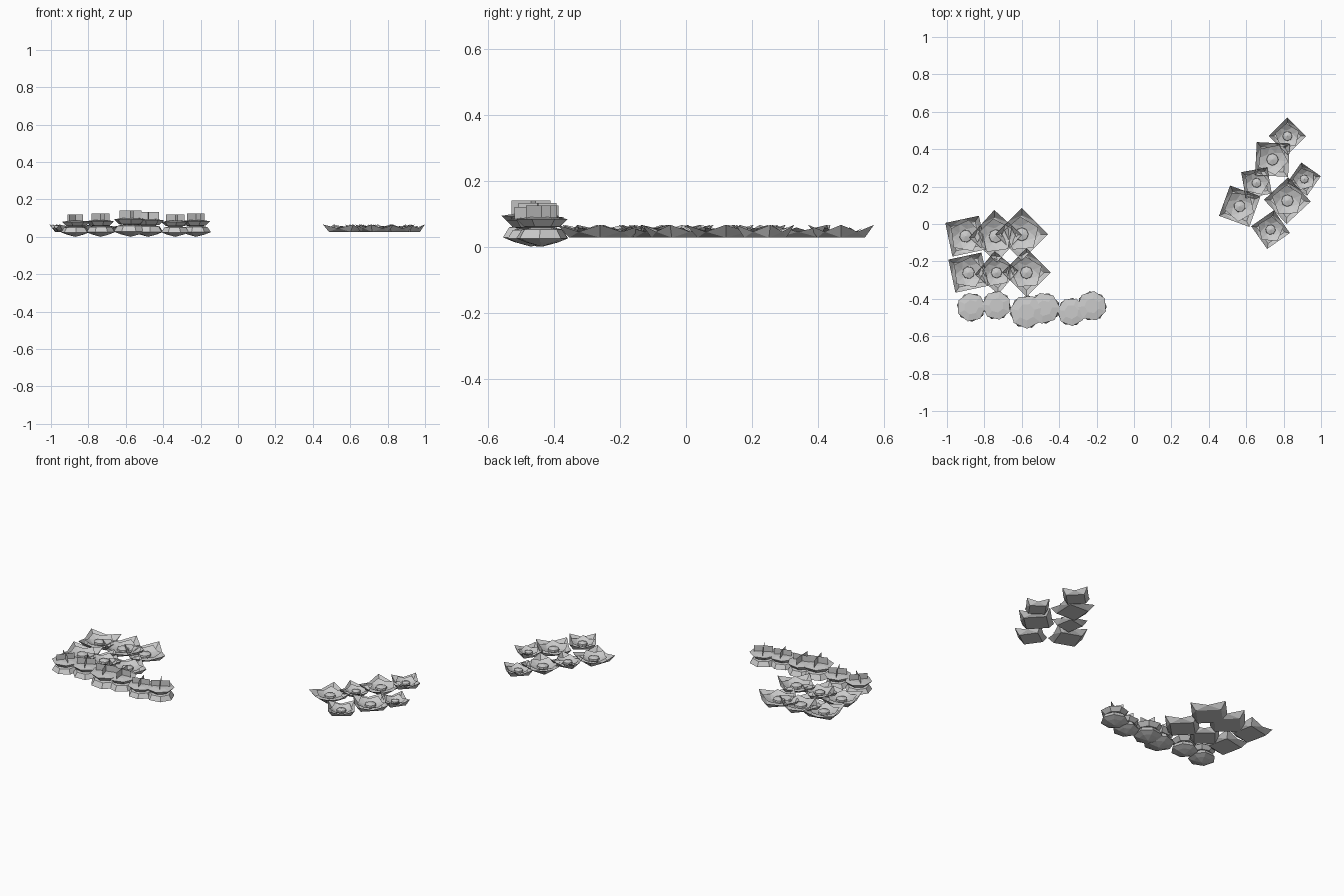
import bpy, bmesh
from math import sin, cos, radians, pi

if "Cube" in bpy.data.objects:
    bpy.data.objects.remove(bpy.data.objects["Cube"])


def make(name, bm):
    me = bpy.data.meshes.new(name)
    bm.to_mesh(me)
    bm.free()
    ob = bpy.data.objects.new(name, me)
    bpy.context.collection.objects.link(ob)
    return ob


def ring(bm, c, r, z, n, a):
    return [bm.verts.new((c[0] + r * cos(a + 2 * pi * i / n),
                          c[1] + r * sin(a + 2 * pi * i / n), z)) for i in range(n)]


def petal_cup(bm, c, n, a, base_r, base_z, tip_r, tip_z, notch_z):
    """Flat base polygon with a rim that rises to a point at each corner."""
    base = ring(bm, c, base_r, base_z, n, a)
    tips = ring(bm, c, tip_r, tip_z, n, a)
    notch = ring(bm, c, tip_r * cos(pi / n), notch_z, n, a + pi / n)
    bm.faces.new(base)
    for i in range(n):
        j = (i + 1) % n
        bm.faces.new((base[i], tips[i], notch[i]))
        bm.faces.new((base[i], notch[i], base[j]))
        bm.faces.new((base[j], notch[i], tips[j]))


def lathe(bm, c, profile, n, a):
    """Faceted turned shape; a radius of zero makes a point."""
    prev = None
    for r, z in profile:
        cur = ring(bm, c, r, z, n, a) if r else [bm.verts.new((c[0], c[1], z))]
        if prev:
            for i in range(n):
                j = (i + 1) % n
                q = [prev[i % len(prev)], prev[j % len(prev)],
                     cur[j % len(cur)], cur[i % len(cur)]]
                bm.faces.new(list(dict.fromkeys(q)))
        prev = cur


def open_flower(name, x, y, R, deg):
    a, c = radians(deg), (x, y)
    # outer four petals
    bm = bmesh.new()
    petal_cup(bm, c, 4, a, R * .72, .027, R, .066, .045)
    make(name + "_outer_petals", bm)
    # inner petals
    bm = bmesh.new()
    petal_cup(bm, c, 5, a + .4, R * .3, .032, R * .68, .058, .045)
    make(name + "_inner_petals", bm)
    # round centre
    bm = bmesh.new()
    lathe(bm, c, [(R * .26, .033), (R * .25, .044), (0, .052)], 8, a)
    make(name + "_centre", bm)


def layered_flower(name, x, y, R, h, deg):
    a, c, s = radians(deg), (x, y), h / .12
    # lower and upper petal tiers
    for tier, prof in (("lower", [(0, .0), (.6, .012), (1, .024), (.78, .05), (0, .062)]),
                       ("upper", [(0, .05), (.7, .058), (1, .08), (.5, .086), (0, .086)])):
        bm = bmesh.new()
        lathe(bm, c, [(r * R, z * s) for r, z in prof], 7, a + (.3 if tier == "lower" else 0))
        make(f"{name}_{tier}_petals", bm)
    # crossed upright stamen planes
    bm = bmesh.new()
    for k in (0, pi / 2):
        dx, dy = .68 * R * cos(a + k), .68 * R * sin(a + k)
        bm.faces.new([bm.verts.new((x + t * dx, y + t * dy, z))
                      for t, z in ((-1, .07 * s), (1, .07 * s), (1, h), (-1, h))])
    make(name + "_stamens", bm)


# open flowers: x, y, corner radius, turn
left_bed = [(-.90, -.065, .13, 57), (-.74, -.065, .14, 3), (-.60, -.055, .14, 0),
            (-.885, -.26, .128, 57), (-.735, -.26, .115, 5), (-.575, -.26, .13, 0)]
right_bed = [(.82, .47, .10, 0), (.74, .345, .125, 42), (.655, .22, .10, 55),
             (.91, .24, .09, 10), (.565, .095, .122, 25), (.82, .125, .125, -2),
             (.73, -.03, .105, -10)]
for bed, spots in (("left_flower", left_bed), ("right_flower", right_bed)):
    for i, s in enumerate(spots):
        open_flower(f"{bed}_{i + 1}", *s)

# front row of layered flowers: x, y, radius, height, turn
for i, s in enumerate([(-.87, -.445, .078, .12, 50), (-.735, -.435, .078, .125, 25),
                       (-.575, -.47, .09, .14, 15), (-.48, -.45, .084, .132, 3),
                       (-.335, -.47, .076, .12, 17), (-.225, -.438, .08, .125, 30)]):
    layered_flower(f"front_flower_{i + 1}", *s)
